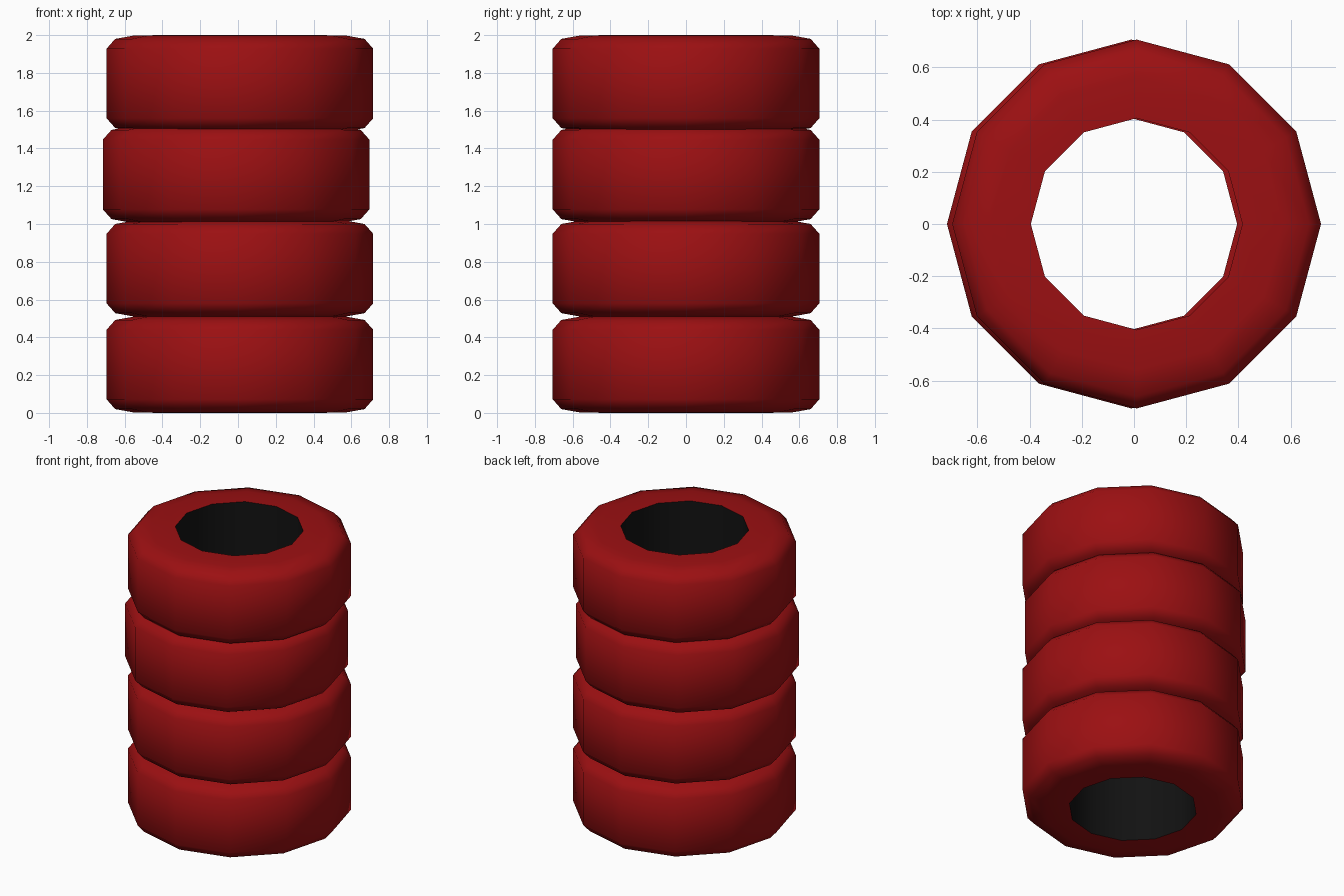
import bpy
import bmesh
import math

if "Cube" in bpy.data.objects:
    bpy.data.objects.remove(bpy.data.objects["Cube"])

SIDES = 12


def material(name, color):
    m = bpy.data.materials.new(name)
    m.diffuse_color = (*color, 1)
    m.use_nodes = True
    m.node_tree.nodes["Principled BSDF"].inputs["Base Color"].default_value = m.diffuse_color
    return m


red = material("red rubber", (0.33, 0.005, 0.006))
black = material("black inside", (0.006, 0.006, 0.006))

# Tyre cross-section as (radius, height), closed loop
H = 0.512
half = [(0.405, 0.0), (0.56, 0.002), (0.66, 0.02), (0.706, 0.072)]
profile = half + [(r, H - z) for r, z in reversed(half)]


def tyre(name, x, z0):
    bm = bmesh.new()
    rings = []
    for i in range(SIDES):
        a = 2 * math.pi * i / SIDES
        rings.append([bm.verts.new((r * math.cos(a), r * math.sin(a), z))
                      for r, z in profile])
    n = len(profile)
    for i in range(SIDES):
        a, b = rings[i], rings[(i + 1) % SIDES]
        for j in range(n):
            k = (j + 1) % n
            f = bm.faces.new((a[j], b[j], b[k], a[k]))
            # The last profile segment is the black wall of the hole
            f.material_index = 1 if j == n - 1 else 0
    bmesh.ops.recalc_face_normals(bm, faces=bm.faces)
    me = bpy.data.meshes.new(name)
    bm.to_mesh(me)
    bm.free()
    me.materials.append(red)
    me.materials.append(black)
    ob = bpy.data.objects.new(name, me)
    ob.location = (x, 0, z0)
    bpy.context.collection.objects.link(ob)
    bpy.ops.object.select_all(action='DESELECT')
    ob.select_set(True)
    bpy.context.view_layer.objects.active = ob
    bpy.ops.object.shade_smooth_by_angle(angle=math.radians(60))


# Stack of four tyres, the third one slightly shifted
for i, (x, z) in enumerate([(0.01, 0.0), (0.01, 0.508),
                            (-0.01, 1.006), (0.01, 1.488)]):
    tyre(f"tyre_{i + 1}", x, z)
